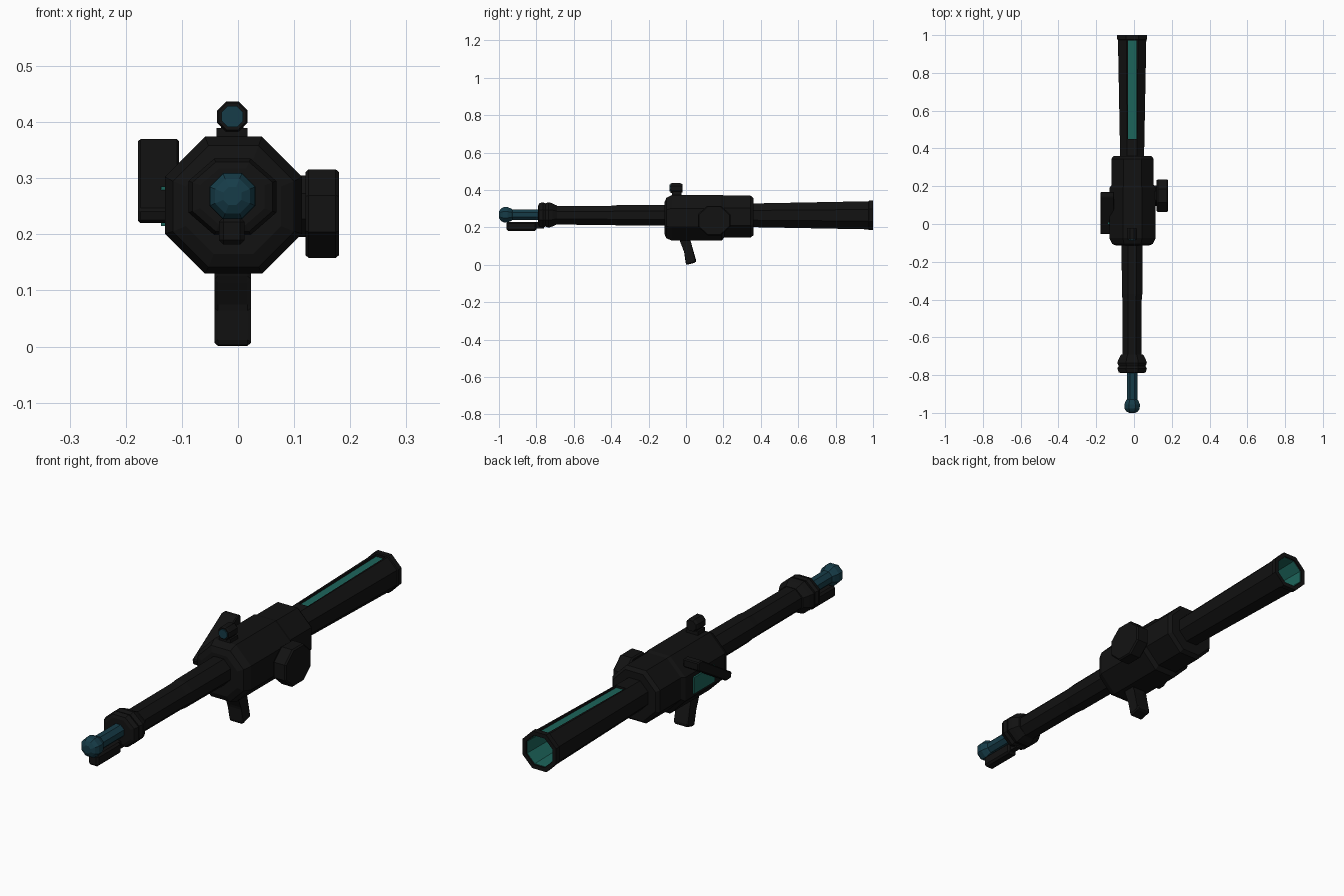
import bpy, bmesh, math
from mathutils import Vector

if "Cube" in bpy.data.objects:
    bpy.data.objects.remove(bpy.data.objects["Cube"])

CX, CZ = -0.01, 0.265   # bore axis


def material(name, rgb):
    m = bpy.data.materials.new(name)
    m.diffuse_color = (*rgb, 1)
    m.use_nodes = True
    m.node_tree.nodes["Principled BSDF"].inputs["Base Color"].default_value = m.diffuse_color
    return m


BLACK = material("gun black", (0.006, 0.006, 0.006))
BLUE = material("dark blue metal", (0.008, 0.045, 0.065))
TEAL = material("teal", (0.012, 0.13, 0.105))


def finish(name, bm, mat):
    bmesh.ops.recalc_face_normals(bm, faces=bm.faces)
    me = bpy.data.meshes.new(name)
    bm.to_mesh(me)
    bm.free()
    me.materials.append(mat)
    ob = bpy.data.objects.new(name, me)
    bpy.context.collection.objects.link(ob)
    return ob


def loft(name, rings, mat, cx=CX, cz=CZ, axis="y", hollow=False, sx=1.0):
    """Octagonal lathe: rings of (position, apothem[, centre z]); flat sides up."""
    bm = bmesh.new()
    loops = []
    for ring in rings:
        p, r = ring[0], ring[1] / math.cos(math.pi / 8)
        z0 = ring[2] if len(ring) > 2 else cz
        loop = []
        for i in range(8):
            a = math.pi / 8 + i * math.pi / 4
            u, v = r * math.cos(a) * sx, r * math.sin(a)
            co = (cx + u, p, z0 + v) if axis == "y" else (p, cx + u, z0 + v)
            loop.append(bm.verts.new(co))
        loops.append(loop)
    pairs = list(zip(loops, loops[1:]))
    if hollow:
        pairs.append((loops[-1], loops[0]))
    else:
        bm.faces.new(loops[0])
        bm.faces.new(loops[-1])
    for a, b in pairs:
        for i in range(8):
            j = (i + 1) % 8
            bm.faces.new((a[i], a[j], b[j], b[i]))
    return finish(name, bm, mat)


def prism(name, profile, x0, x1, mat, bevel=0.0):
    """Side profile of (y, z) points extruded across x."""
    bm = bmesh.new()
    a = [bm.verts.new((x0, y, z)) for y, z in profile]
    b = [bm.verts.new((x1, y, z)) for y, z in profile]
    bm.faces.new(a)
    bm.faces.new(b)
    n = len(a)
    for i in range(n):
        j = (i + 1) % n
        bm.faces.new((a[i], a[j], b[j], b[i]))
    if bevel:
        bmesh.ops.bevel(bm, geom=bm.edges[:], offset=bevel, segments=1, affect='EDGES')
    return finish(name, bm, mat)


def box(y0, y1, z0, z1):
    return [(y0, z0), (y1, z0), (y1, z1), (y0, z1)]


# Front rod with faceted tip
loft("front_tip", [(-1.0, 0.016), (-0.992, 0.031), (-0.978, 0.040), (-0.955, 0.041),
                   (-0.935, 0.033), (-0.925, 0.026)], BLUE, cz=0.268)
loft("front_rod", [(-0.94, 0.028), (-0.74, 0.028)], BLUE, cz=0.268)
# Clip under the rod
prism("front_clip", box(-0.96, -0.80, 0.182, 0.230), -0.034, 0.012, BLACK, 0.008)
prism("clip_bracket", box(-0.82, -0.76, 0.195, 0.228), -0.022, 0.002, BLACK)

# Muzzle collar and barrel
loft("muzzle_collar", [(-0.79, 0.050), (-0.785, 0.062), (-0.765, 0.068), (-0.752, 0.062),
                       (-0.735, 0.068), (-0.715, 0.062), (-0.69, 0.050)],
     BLACK, sx=1.15, cz=0.267)
loft("front_barrel", [(-0.78, 0.050), (-0.40, 0.051), (-0.37, 0.054), (-0.08, 0.056)], BLACK)

# Main body
loft("main_body", [(-0.115, 0.085, 0.25), (-0.105, 0.108, 0.25), (-0.075, 0.122, 0.252),
                   (0.19, 0.122, 0.252), (0.205, 0.112, 0.258), (0.345, 0.112, 0.258),
                   (0.36, 0.100, 0.258)], BLACK, cx=-0.008)

# Rear tube: shell with a flared rim, slot cut through the top, teal lining
shell = loft("rear_tube", [(0.34, 0.063), (0.975, 0.075), (0.978, 0.079), (1.0, 0.079),
                           (1.0, 0.062), (0.34, 0.050)], BLACK, hollow=True)
loft("tube_lining", [(0.34, 0.0535), (0.994, 0.0655), (0.994, 0.0605), (0.40, 0.049)],
     TEAL, hollow=True)
loft("lining_floor", [(0.40, 0.049), (0.41, 0.049)], TEAL)
cutter = prism("slot_cutter", box(0.45, 0.972, 0.29, 0.40), -0.031, 0.013, BLACK)
cutter.hide_render = True
cutter.hide_set(True)
mod = shell.modifiers.new("slot", 'BOOLEAN')
mod.object = cutter
mod.operation = 'DIFFERENCE'
mod.solver = 'EXACT'

# Right side dial on a flared neck
loft("dial_neck", [(0.09, 0.058), (0.108, 0.055), (0.135, 0.055)], BLACK,
     cx=0.15, cz=0.25, axis="x")
loft("side_dial", [(0.120, 0.074), (0.126, 0.079), (0.174, 0.079), (0.18, 0.074)], BLACK,
     cx=0.15, cz=0.237, axis="x", sx=1.1)

# Left side: slanted shield plate and the teal cell beneath it
prism("slanted_plate", [(-0.05, 0.222), (-0.02, 0.220), (0.17, 0.335), (0.17, 0.368),
                        (0.145, 0.370), (-0.055, 0.245)], -0.178, -0.105, BLACK, 0.004)
prism("teal_cell", box(0.0, 0.14, 0.215, 0.285), -0.137, -0.10, TEAL)

# Sight on top with round lens
prism("sight_stem", box(-0.068, -0.032, 0.36, 0.40), -0.030, 0.010, BLACK)
loft("sight_head", [(-0.083, 0.024), (-0.077, 0.027), (-0.03, 0.027), (-0.02, 0.022)],
     BLACK, cz=0.410)
prism("sight_base", box(-0.075, -0.025, 0.365, 0.39), -0.038, 0.017, BLACK)
loft("sight_lens", [(-0.088, 0.019), (-0.08, 0.019)], BLUE, cz=0.410)

# Grip
prism("grip", [(-0.04, 0.15), (0.018, 0.15), (0.022, 0.115), (0.055, 0.022), (0.05, 0.012),
               (0.004, 0.0), (-0.002, 0.006), (-0.004, 0.07), (-0.03, 0.12)],
      -0.042, 0.023, BLACK, 0.006)
